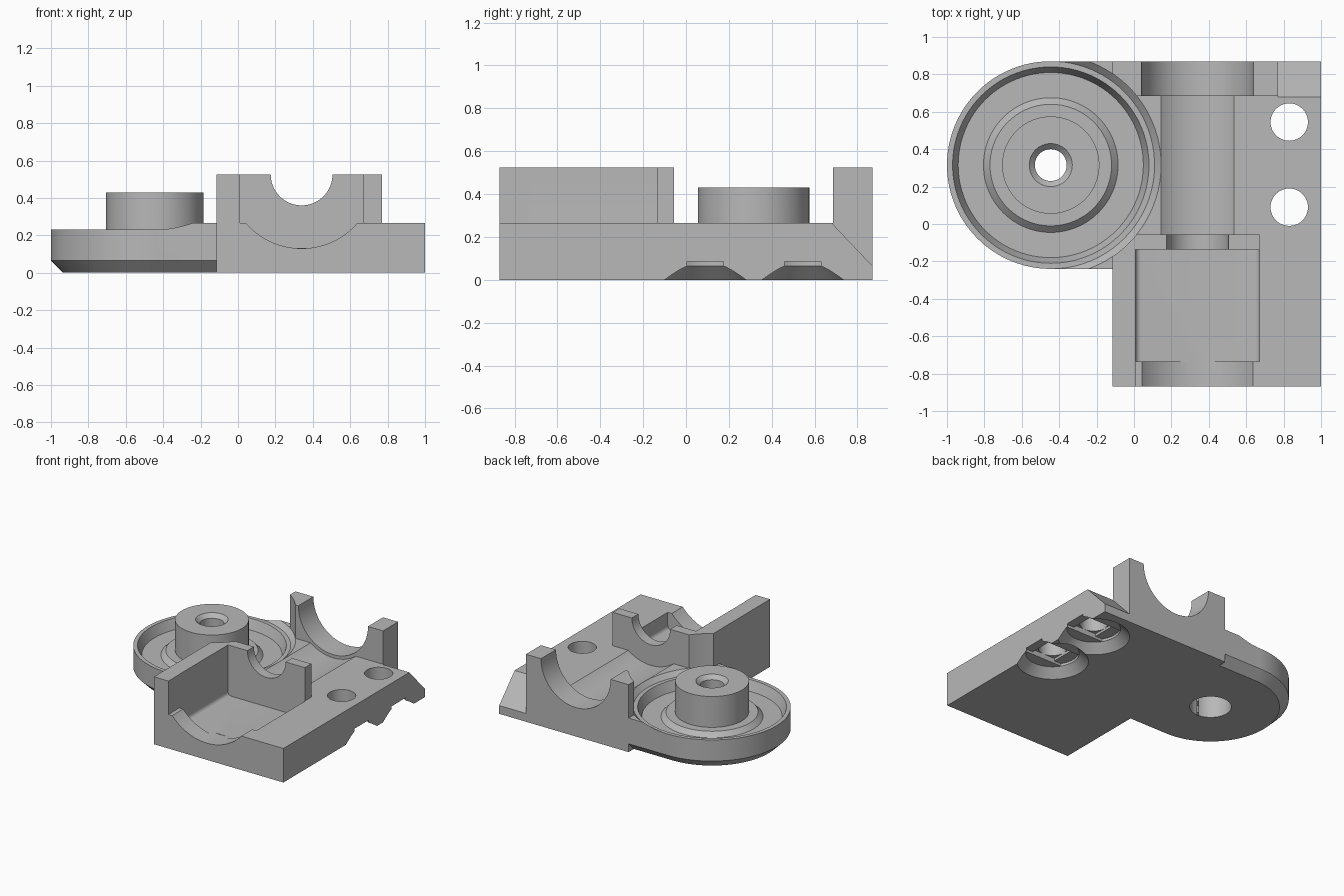
import bpy, bmesh, math
from math import sin, cos, pi, asin

cube = bpy.data.objects.get("Cube")
if cube:
    bpy.data.objects.remove(cube, do_unlink=True)

grey = bpy.data.materials.new("plain grey")
grey.use_nodes = True
grey.diffuse_color = (0.48, 0.48, 0.48, 1)
grey.node_tree.nodes["Principled BSDF"].inputs["Base Color"].default_value = (0.48, 0.48, 0.48, 1)


def finish(name, bm):
    bmesh.ops.remove_doubles(bm, verts=bm.verts, dist=1e-5)
    bmesh.ops.recalc_face_normals(bm, faces=bm.faces)
    mesh = bpy.data.meshes.new(name)
    bm.to_mesh(mesh)
    bm.free()
    mesh.materials.append(grey)
    ob = bpy.data.objects.new(name, mesh)
    bpy.context.scene.collection.objects.link(ob)
    return ob


def prism(name, pts, axis, a, b):
    """Extrude a 2D outline along an axis from a to b."""
    place = {"x": lambda p, t: (t, p[0], p[1]),
             "y": lambda p, t: (p[0], t, p[1]),
             "z": lambda p, t: (p[0], p[1], t)}[axis]
    bm = bmesh.new()
    lo = [bm.verts.new(place(p, a)) for p in pts]
    hi = [bm.verts.new(place(p, b)) for p in pts]
    bm.faces.new(lo)
    bm.faces.new(hi)
    for i in range(len(pts)):
        j = (i + 1) % len(pts)
        bm.faces.new((lo[i], lo[j], hi[j], hi[i]))
    return finish(name, bm)


def box(name, x0, x1, y0, y1, z0, z1):
    return prism(name, [(x0, y0), (x1, y0), (x1, y1), (x0, y1)], "z", z0, z1)


def lathe(name, profile, x, y, closed=False, steps=96):
    """Turn an (r, z) profile around a vertical axis."""
    bm = bmesh.new()
    vs = [bm.verts.new((x + r, y, z)) for r, z in profile]
    es = [bm.edges.new(e) for e in zip(vs, vs[1:])]
    if closed:
        es.append(bm.edges.new((vs[-1], vs[0])))
    bmesh.ops.spin(bm, geom=vs + es, cent=(x, y, 0), axis=(0, 0, 1),
                   angle=2 * pi, steps=steps, use_merge=False)
    return finish(name, bm)


def arc(cx, cz, r, a0, a1, n):
    return [(cx + r * cos(a0 + (a1 - a0) * i / n),
             cz + r * sin(a0 + (a1 - a0) * i / n)) for i in range(n + 1)]


def combine(target, tool, operation):
    """Apply one boolean and drop the tool."""
    tool.hide_render = True
    mod = target.modifiers.new("boolean", "BOOLEAN")
    mod.operation, mod.object, mod.solver = operation, tool, "EXACT"
    deps = bpy.context.evaluated_depsgraph_get()
    mesh = bpy.data.meshes.new_from_object(target.evaluated_get(deps))
    target.modifiers.clear()
    target.data = mesh
    bpy.data.objects.remove(tool, do_unlink=True)


AXIS_X, TOP, DECK = 0.34, 0.525, 0.265      # shaft axis, wall top, deck height
DX, DY, DR = -0.445, 0.315, 0.555           # round end centre and radius
LEFT, BACK, FRONT = -0.115, 0.87, -0.87

# Solid parts
body = box("bearing_bracket", LEFT, 1, FRONT, BACK, 0, DECK)
c = 0.065
web = [(DY - DR + c, 0), (DY + DR - c, 0), (BACK, c), (BACK, DECK),
       (DY - DR, DECK), (DY - DR, c)]
solids = [
    lathe("round_end", [(0, 0), (DR - c, 0), (DR, c), (DR, 0.23), (0, 0.23)], DX, DY),
    prism("web", web, "x", DX, 0),
    lathe("boss", [(0, 0.1), (0.26, 0.1), (0.26, 0.43), (0, 0.43)], DX, DY),
    box("side_wall", LEFT, 0.01, FRONT, -0.055, 0.1, TOP),
    box("front_wall", LEFT, 0.67, -0.135, -0.055, 0.1, TOP),
    box("back_wall", LEFT, 0.77, 0.685, BACK, 0.1, TOP),
]
for s in solids:
    combine(body, s, "UNION")

# Clearance and stepped recess around the boss
recess = [(0.26, 0.7), (0.26, 0.19), (0.325, 0.19), (0.36, 0.155), (0.495, 0.155),
          (0.525, 0.23), (DR, 0.23), (0.59, DECK), (0.59, 0.7)]
hole = [(0, -0.1), (0.148, -0.1), (0.148, 0.2), (0.085, 0.2), (0.085, 0.4),
        (0.115, 0.43), (0.115, 0.6), (0, 0.6)]

# Front pocket: round-bottomed mouth, then a box with filleted floor
half = asin(0.33 / 0.395)
mouth = arc(AXIS_X, TOP, 0.395, -pi / 2 - half, -pi / 2 + half, 40)
mouth += [(AXIS_X + 0.33, 0.7), (AXIS_X - 0.33, 0.7)]
f = 0.03
pocket = (arc(0.008 + f, 0.133 + f, f, pi, 1.5 * pi, 6)
          + arc(0.672 - f, 0.133 + f, f, 1.5 * pi, 2 * pi, 6)
          + [(0.672, 0.7), (0.008, 0.7)])


def bore(name, r, y0, y1):
    return prism(name, arc(AXIS_X, TOP, r, 0, 2 * pi * 95 / 96, 95), "y", y0, y1)


cutters = [
    lathe("recess_cut", recess, DX, DY, closed=True),
    lathe("boss_hole", hole, DX, DY),
    prism("mouth_cut", mouth, "y", -1, -0.7),
    prism("pocket_cut", pocket, "y", -0.735, -0.135),
    bore("front_wall_bore", 0.165, -0.3, 0),
    bore("deck_trough", 0.325, -0.055, 0.685),
    bore("back_wall_bore", 0.30, 0.5, 1),
    prism("corner_slope", [(0.67, 0.2755), (0.9, 0.033), (0.9, 0.4), (0.67, 0.4)], "x", 0.77, 1.1),
]

# Screw holes with flared undersides and bridging steps
HX, HEAD, HR = 0.83, 0.19, 0.1
w = asin(HR / HEAD)
for y in (0.09, 0.545):
    slot = arc(HX, y, HEAD, -w, w, 12) + arc(HX, y, HEAD, pi - w, pi + w, 12)
    cutters += [
        lathe("head_flare", [(0, -0.05), (0.305, -0.05), (HEAD, 0.065), (0, 0.065)], HX, y),
        prism("slot_step", slot, "z", 0.05, 0.085),
        box("square_step", HX - HR, HX + HR, y - HR, y + HR, 0.05, 0.105),
        lathe("screw_hole", [(0, -0.1), (HR, -0.1), (HR, 0.5), (0, 0.5)], HX, y, steps=48),
    ]
for k in cutters:
    combine(body, k, "DIFFERENCE")

bpy.ops.object.select_all(action="DESELECT")
body.select_set(True)
bpy.context.view_layer.objects.active = body
bpy.ops.object.shade_smooth_by_angle(angle=math.radians(25))
